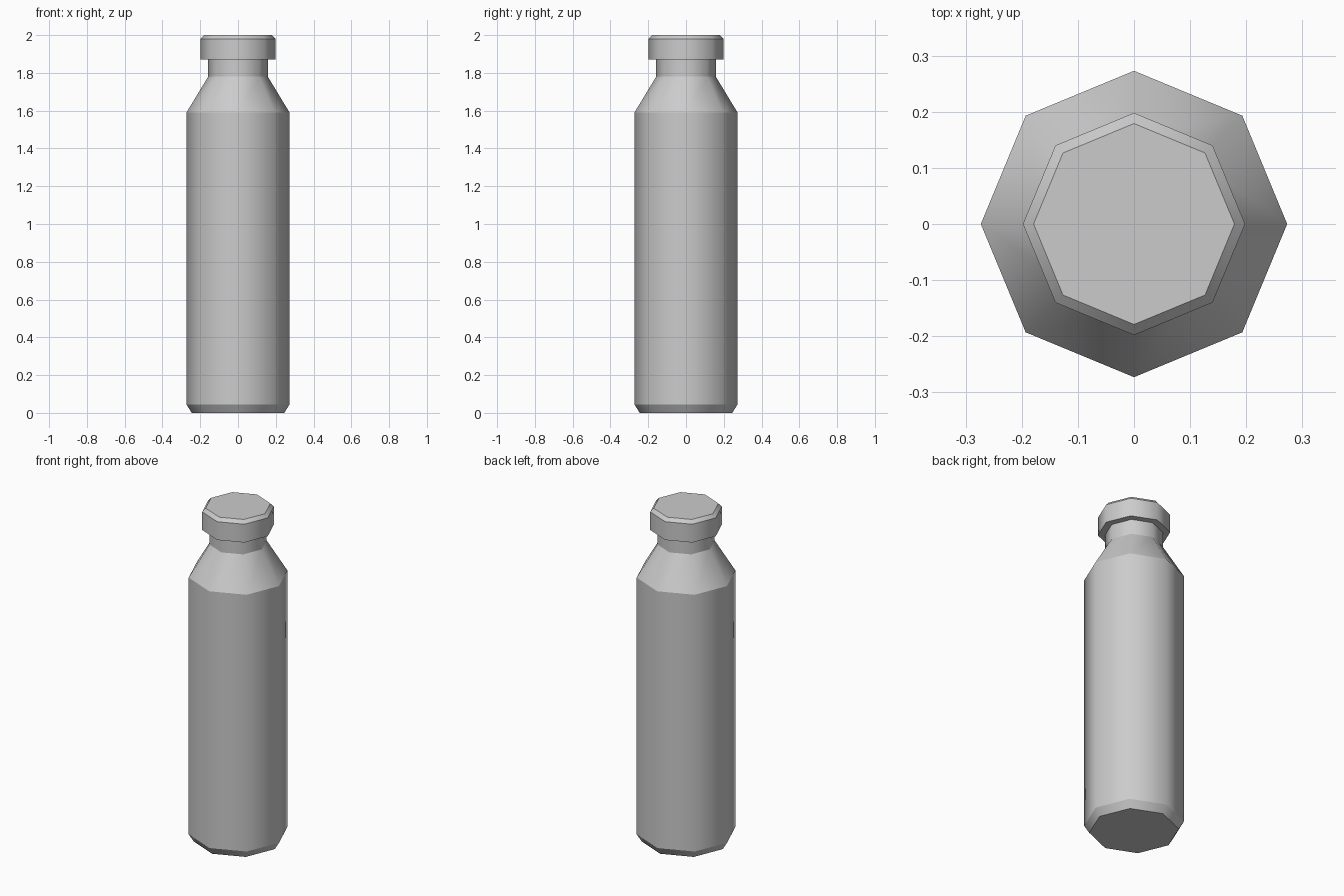
import bpy, bmesh
from math import cos, sin, pi

if "Cube" in bpy.data.objects:
    bpy.data.objects.remove(bpy.data.objects["Cube"])

SIDES = 8


def lathe(name, profile):
    """Closed octagonal solid from (radius, height) pairs, corners on the axes."""
    bm = bmesh.new()
    rings = [[bm.verts.new((r * cos(2 * pi * i / SIDES), r * sin(2 * pi * i / SIDES), z))
              for i in range(SIDES)] for r, z in profile]
    for low, high in zip(rings, rings[1:]):
        for i in range(SIDES):
            j = (i + 1) % SIDES
            bm.faces.new((low[i], low[j], high[j], high[i])).smooth = True
    bm.faces.new(rings[0][::-1])
    bm.faces.new(rings[-1])
    # Horizontal rings stay crisp, upright edges shade smoothly
    for e in bm.edges:
        a, b = e.verts
        e.smooth = abs(a.co.z - b.co.z) > 1e-5
    mesh = bpy.data.meshes.new(name)
    bm.to_mesh(mesh)
    bm.free()
    obj = bpy.data.objects.new(name, mesh)
    bpy.context.collection.objects.link(obj)
    return obj


# Bottle: bevelled base, straight body, sloped shoulder, neck running into the cap
lathe("bottle_body", [(0.245, 0), (0.273, 0.045), (0.273, 1.59),
                      (0.158, 1.78), (0.158, 1.89)])

# Cap with bevelled top edge
lathe("cap", [(0.198, 1.87), (0.198, 1.98), (0.179, 2.0)])
